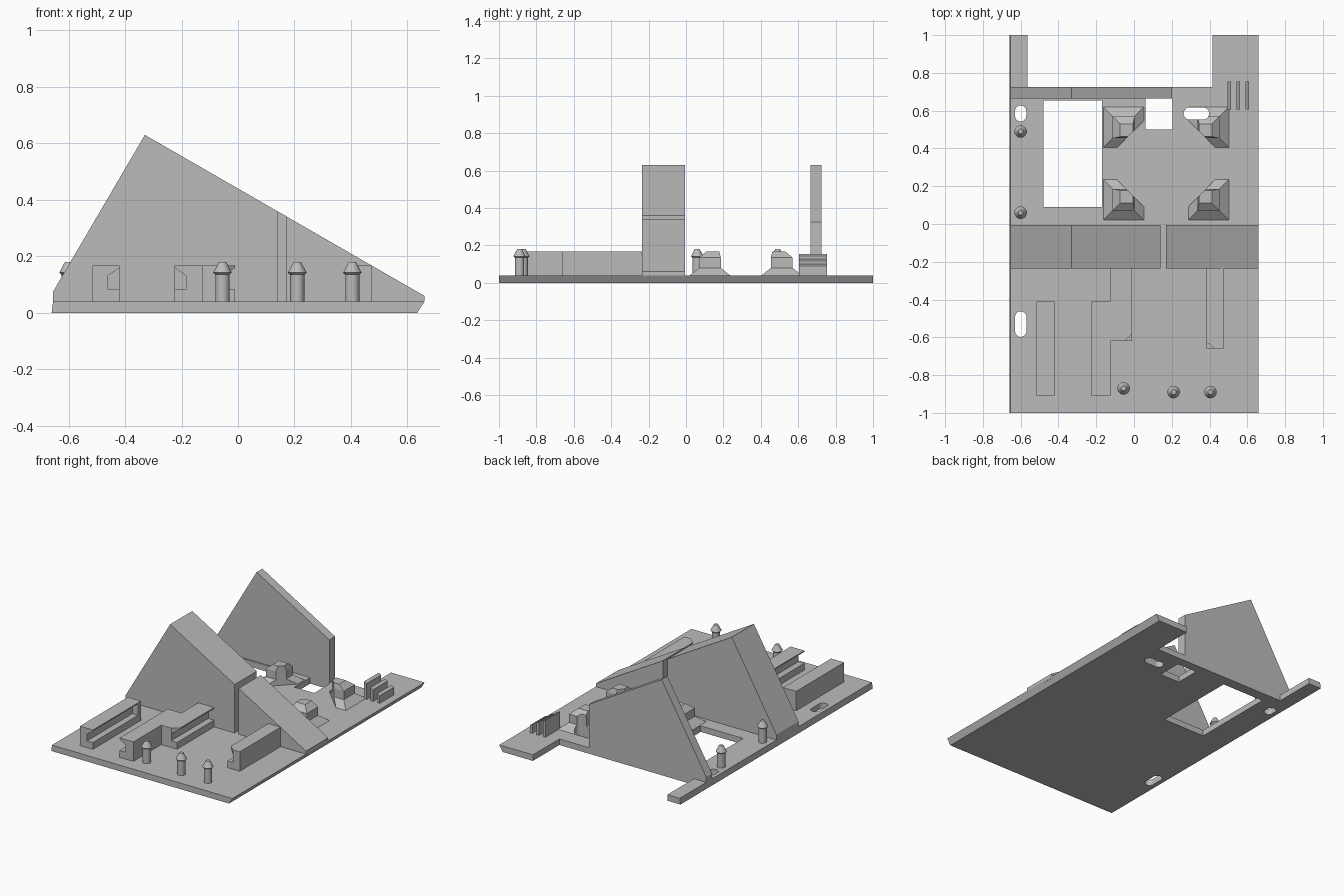
import bpy, bmesh, math
from mathutils import Vector

old = bpy.data.objects.get("Cube")
if old:
    bpy.data.objects.remove(old)

grey = bpy.data.materials.new("plain_grey")
grey.use_nodes = True
grey.diffuse_color = (0.5, 0.5, 0.5, 1)
grey.node_tree.nodes["Principled BSDF"].inputs["Base Color"].default_value = (0.5, 0.5, 0.5, 1)

TOP = 0.04    # top of the base plate
SINK = 0.03   # parts are rooted slightly inside the plate


def finish(name, bm):
    bmesh.ops.recalc_face_normals(bm, faces=bm.faces)
    mesh = bpy.data.meshes.new(name)
    bm.to_mesh(mesh)
    bm.free()
    mesh.materials.append(grey)
    obj = bpy.data.objects.new(name, mesh)
    bpy.context.collection.objects.link(obj)
    return obj


def loft(name, rings):
    """Skin a stack of equal-length point rings and cap both ends."""
    bm = bmesh.new()
    loops = [[bm.verts.new(p) for p in ring] for ring in rings]
    for a, b in zip(loops, loops[1:]):
        for i in range(len(a)):
            j = (i + 1) % len(a)
            bm.faces.new((a[i], a[j], b[j], b[i]))
    bm.faces.new(loops[0])
    bm.faces.new(loops[-1])
    return finish(name, bm)


def prism_y(name, profile, y0, y1):
    return loft(name, [[(x, y, z) for x, z in profile] for y in (y0, y1)])


def prism_z(name, plan, z0, z1):
    return loft(name, [[(x, y, z) for x, y in plan] for z in (z0, z1)])


def box(name, x0, x1, y0, y1, z0, z1):
    return prism_z(name, [(x0, y0), (x1, y0), (x1, y1), (x0, y1)], z0, z1)


def slot(cx, cy, w, h):
    """Rounded slot cutter."""
    r = min(w, h) / 2
    plan = []
    for i in range(24):
        a = math.tau * (i + 0.5) / 24
        plan.append((cx + math.copysign(w / 2 - r, math.cos(a)) + r * math.cos(a),
                     cy + math.copysign(h / 2 - r, math.sin(a)) + r * math.sin(a)))
    return prism_z("slot_cutter", plan, -0.1, 0.4)


def cut(obj, cutter):
    mod = obj.modifiers.new("cut", "BOOLEAN")
    mod.operation = "DIFFERENCE"
    mod.solver = "EXACT"
    mod.object = cutter
    bpy.context.view_layer.update()
    dg = bpy.context.evaluated_depsgraph_get()
    mesh = bpy.data.meshes.new_from_object(obj.evaluated_get(dg))
    obj.modifiers.clear()
    obj.data = mesh
    bpy.data.objects.remove(cutter)


# base plate with slanted long sides, rear notch, windows and slots
plate = prism_y("base_plate", [(-0.66, 0), (0.635, 0), (0.66, TOP), (-0.655, TOP)], -1, 1)
for x0, x1, y0, y1 in ((-0.565, 0.415, 0.725, 1.1), (-0.48, -0.17, 0.09, 0.655), (0.06, 0.205, 0.5, 0.665)):
    cut(plate, box("window_cutter", x0, x1, y0, y1, -0.1, 0.1))
for s in ((-0.6, 0.585, 0.06, 0.085), (-0.6, -0.53, 0.06, 0.135), (0.33, 0.585, 0.135, 0.065)):
    cut(plate, slot(*s))


# triangular walls: both follow one roof line
def roof(x):
    return 0.06 + (0.66 - x) * 0.576


LEFT = [(-0.655, TOP - 0.01), (-0.655, 0.075), (-0.33, 0.63)]


def wall(name, x_end, y0, y1):
    prism_y(name, LEFT + [(x_end, roof(x_end)), (x_end, TOP - 0.01)], y0, y1)


wall("main_wall", 0.14, -0.235, -0.005)
prism_y("main_wall_low_end", [(0.17, SINK), (0.17, roof(0.17)), (0.66, 0.06), (0.66, TOP), (0.654, SINK)],
        -0.235, -0.005)
wall("rear_wall", 0.2, 0.665, 0.725)


# grooved brackets: back edge, lip edge, front, rear
def bracket(name, back, lip, y0, y1, closed=False, lead_in=False):
    d = math.copysign(0.042, back - lip)
    obj = prism_y(name, [(back, SINK), (back, 0.168), (lip, 0.168), (lip, 0.16), (lip + d, 0.13),
                         (lip + d, 0.085), (lip, 0.085), (lip, SINK)], y0, y1)
    if lead_in:
        cut(obj, prism_z("lead_in_cutter", [(lip - d, y0 - 0.035), (lip + d, y0 - 0.001),
                                            (lip, y0 + 0.035), (lip - d, y0 + 0.07)], 0.09, 0.3))
    if closed:
        box(name + "_stop", min(back, lip), max(back, lip), y1 - 0.03, y1, SINK, 0.168)


bracket("left_bracket", -0.515, -0.42, -0.91, -0.41, closed=True)
bracket("middle_bracket_front", -0.125, -0.225, -0.91, -0.41, closed=True)
bracket("middle_bracket_rear", -0.125, -0.01, -0.62, -0.22, lead_in=True)
bracket("right_bracket", 0.475, 0.385, -0.66, -0.22, lead_in=True)

# snap pins with flared conical heads
for i, (px, py) in enumerate(((-0.6, 0.49), (-0.6, 0.06), (-0.055, -0.87), (0.21, -0.89), (0.405, -0.89))):
    rings = []
    for r, z in ((0.025, SINK), (0.025, 0.135), (0.033, 0.142), (0.013, 0.18)):
        rings.append([(px + r * math.cos(math.tau * k / 20), py + r * math.sin(math.tau * k / 20), z)
                      for k in range(20)])
    pin = loft(f"snap_pin_{i + 1}", rings)
    bpy.context.view_layer.objects.active = pin
    pin.select_set(True)
    bpy.ops.object.shade_smooth_by_angle(angle=math.radians(25))
    pin.select_set(False)


# corner holders: flared foot, block and sloped cap, cut off diagonally toward the middle
def corner_holder(name, cx, cy, sx, sy):
    rings = []
    for lo, hi, z in ((-0.11, 0.11, TOP - 0.002), (-0.058, 0.058, 0.08),
                      (-0.058, 0.058, 0.135), (-0.018, 0.05, 0.168)):
        rings.append([(cx + sx * u, cy + sy * v, z) for u, v in ((lo, lo), (hi, lo), (hi, hi), (lo, hi))])
    obj = loft(name, rings)
    bm = bmesh.new()
    bm.from_mesh(obj.data)
    n = Vector((sx, sy, 0)).normalized()
    res = bmesh.ops.bisect_plane(bm, geom=bm.verts[:] + bm.edges[:] + bm.faces[:],
                                 plane_co=Vector((cx, cy, 0)) + n * 0.051, plane_no=n, clear_outer=True)
    edges = [e for e in res["geom_cut"] if isinstance(e, bmesh.types.BMEdge)]
    bmesh.ops.edgeloop_fill(bm, edges=edges)
    bmesh.ops.recalc_face_normals(bm, faces=bm.faces)
    bm.to_mesh(obj.data)
    bm.free()
    return obj


for side, hx, sx in (("left", 0.395, -1), ("right", -0.055, 1)):
    corner_holder(f"front_{side}_corner_holder", hx, 0.128, sx, 1)
    rear = corner_holder(f"rear_{side}_corner_holder", hx, 0.512, sx, -1)
    if sx < 0:
        cut(rear, slot(0.33, 0.585, 0.135, 0.065))

# three thin fins stepping down with the roof line
for i, x in enumerate((0.505, 0.552, 0.6)):
    a, b = x - 0.009, x + 0.009
    prism_y(f"fin_{i + 1}", [(a, SINK), (a, roof(a)), (b, roof(b)), (b, SINK)], 0.605, 0.755)
